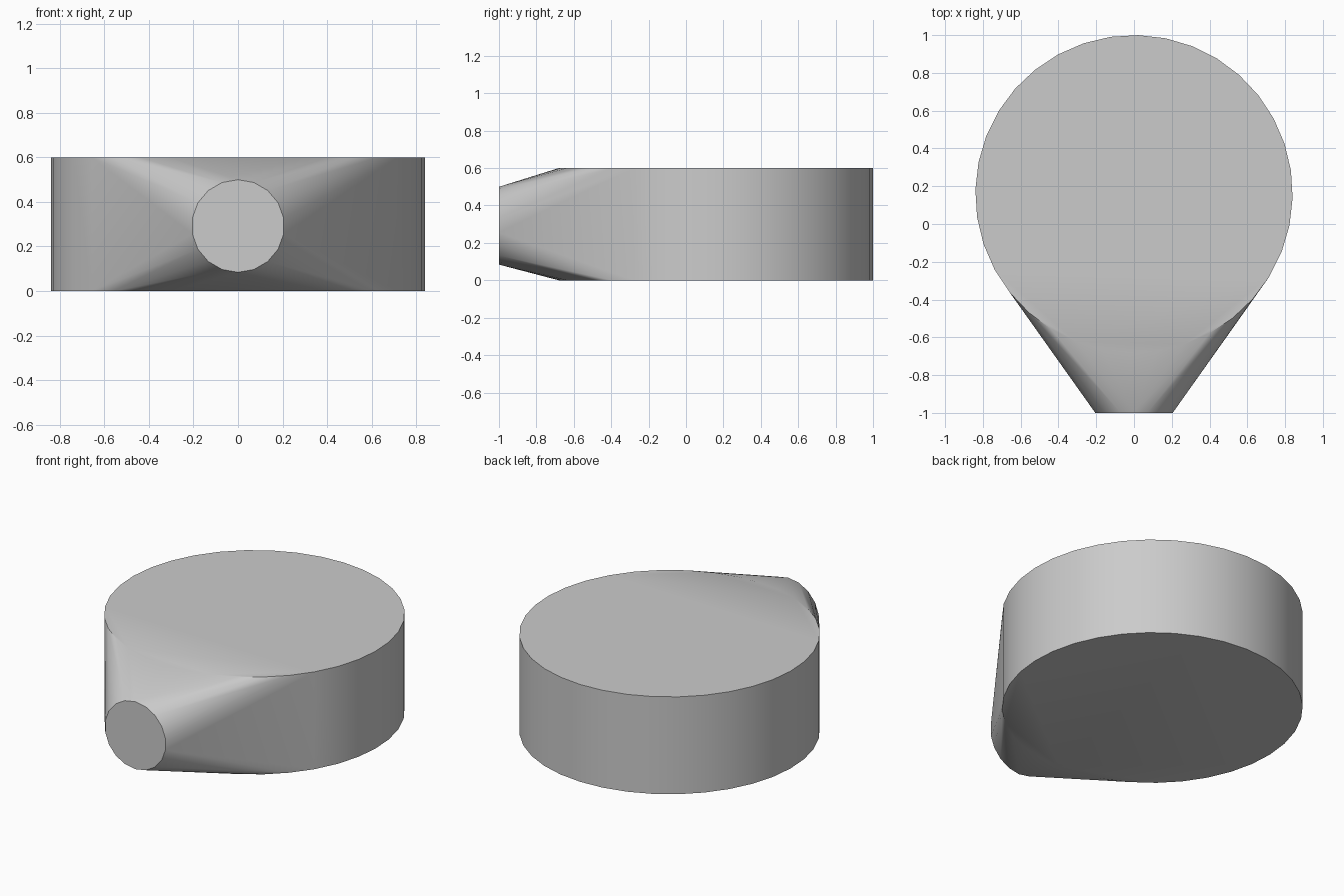
import bpy
import bmesh
from math import sin, cos, pi, radians

cube = bpy.data.objects.get("Cube")
if cube:
    bpy.data.objects.remove(cube, do_unlink=True)

# Plain grey material
grey = bpy.data.materials.new("grey")
grey.use_nodes = True
colour = (0.6, 0.6, 0.6, 1.0)
grey.diffuse_color = colour
grey.node_tree.nodes["Principled BSDF"].inputs["Base Color"].default_value = colour


def ring(count, radius, start):
    """Points of a regular polygon, starting at the given angle."""
    angles = [start + 2 * pi * i / count for i in range(count)]
    return [(radius * cos(a), radius * sin(a)) for a in angles]


HEIGHT = 0.6
bm = bmesh.new()

# Round drum: bottom and top rims
for x, y in ring(36, 0.84, radians(88.5)):
    for z in (0, HEIGHT):
        bm.verts.new((x, y + 0.16, z))

# Small round nose at the front
for x, z in ring(18, 0.208, pi / 2):
    bm.verts.new((x, -1, z + 0.292))

# Stretch one skin over drum and nose, then merge the flat areas
bmesh.ops.convex_hull(bm, input=bm.verts[:])
bmesh.ops.dissolve_limit(bm, angle_limit=radians(0.3),
                         verts=bm.verts[:], edges=bm.edges[:])
bmesh.ops.recalc_face_normals(bm, faces=bm.faces[:])

mesh = bpy.data.meshes.new("drum_with_nose")
bm.to_mesh(mesh)
bm.free()
mesh.materials.append(grey)
body = bpy.data.objects.new("drum_with_nose", mesh)
bpy.context.collection.objects.link(body)

# Smooth sides, crisp rims
bpy.ops.object.select_all(action='DESELECT')
body.select_set(True)
bpy.context.view_layer.objects.active = body
bpy.ops.object.shade_smooth_by_angle(angle=radians(30))
